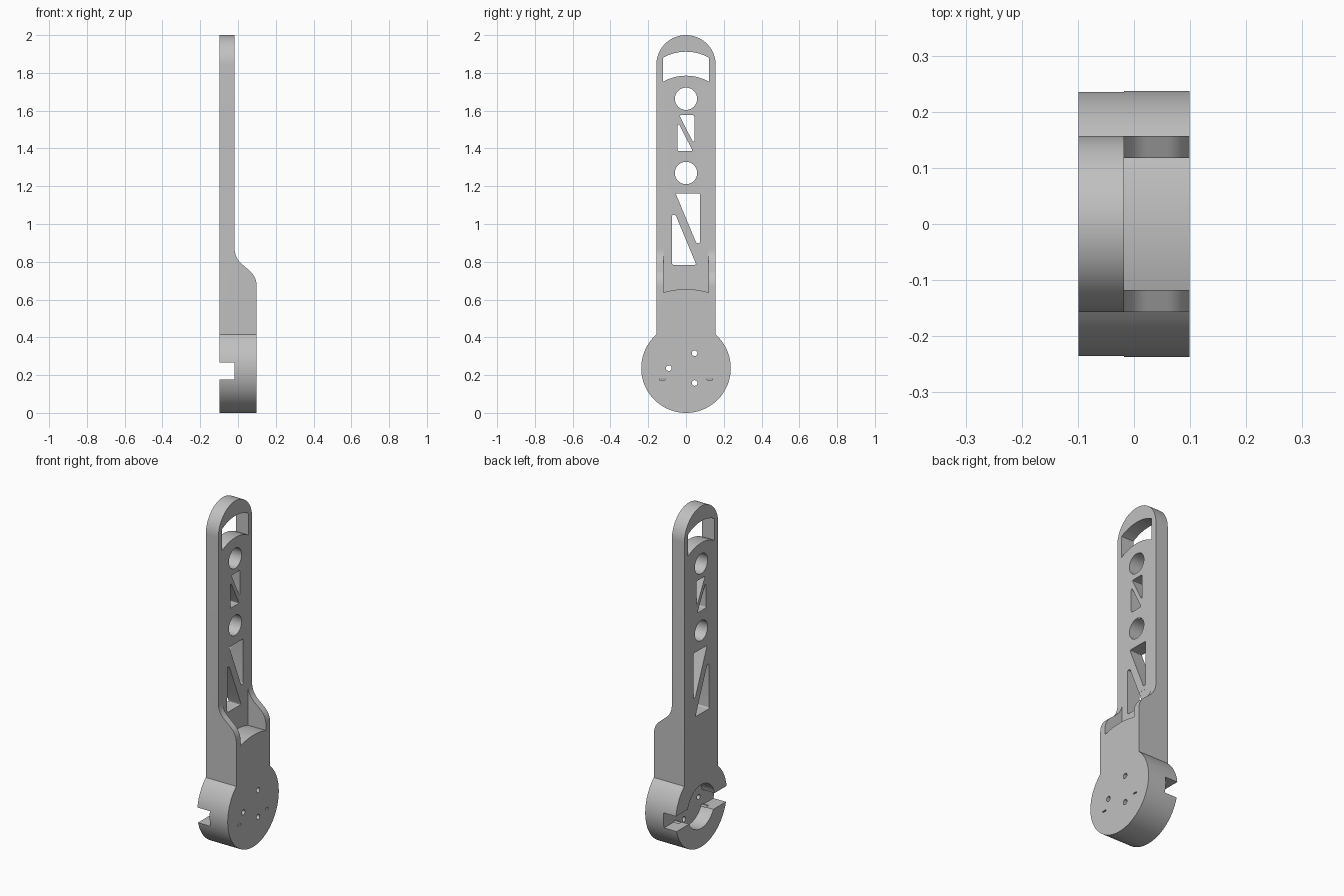
import bpy, bmesh
from math import cos, sin, pi, asin, sqrt
from mathutils import Vector

old = bpy.data.objects.get("Cube")
if old:
    bpy.data.objects.remove(old, do_unlink=True)

grey = bpy.data.materials.new("plain_grey")
grey.use_nodes = True
GREY = (0.53, 0.53, 0.53, 1)
grey.diffuse_color = GREY
grey.node_tree.nodes["Principled BSDF"].inputs["Base Color"].default_value = GREY

HALF = 0.099          # half thickness of the hub
PLATE = -0.018        # front surface of the thin plate
HUB_Z, HUB_R = 0.237, 0.237
BAR = 0.157           # half width of the bar
OUT = 0.3             # overshoot for cutters


def arc(cy, cz, r, a0, a1, n=32):
    return [(cy + r * cos(a0 + (a1 - a0) * i / n),
             cz + r * sin(a0 + (a1 - a0) * i / n)) for i in range(n + 1)]


def circle(cy, cz, r, n=48):
    return arc(cy, cz, r, 0, 2 * pi, n)[:-1]


def rect(y0, y1, z0, z1):
    return [(y0, z0), (y1, z0), (y1, z1), (y0, z1)]


def rounded(points, size, n=6):
    """Round every corner; size is the tangent length."""
    out = []
    for i, p in enumerate(points):
        p = Vector(p)
        ends = []
        for q in (points[i - 1], points[(i + 1) % len(points)]):
            d = Vector(q) - p
            ends.append(p + d.normalized() * min(size, d.length * 0.45))
        for k in range(n + 1):
            t = k / n
            v = ends[0] * (1 - t) ** 2 + p * 2 * t * (1 - t) + ends[1] * t * t
            out.append((v.x, v.y))
    return out


def prism(name, points, lo, hi, axis="x"):
    """Extrude a flat outline along x (outline in y,z) or y (outline in x,z)."""
    bm = bmesh.new()
    place = (lambda a, b: (lo, a, b)) if axis == "x" else (lambda a, b: (a, lo, b))
    face = bm.faces.new([bm.verts.new(place(a, b)) for a, b in points])
    ext = bmesh.ops.extrude_face_region(bm, geom=[face])
    move = Vector((hi - lo, 0, 0)) if axis == "x" else Vector((0, hi - lo, 0))
    bmesh.ops.translate(bm, vec=move,
                        verts=[g for g in ext["geom"] if isinstance(g, bmesh.types.BMVert)])
    bmesh.ops.recalc_face_normals(bm, faces=bm.faces)
    mesh = bpy.data.meshes.new(name)
    bm.to_mesh(mesh)
    bm.free()
    mesh.materials.append(grey)
    obj = bpy.data.objects.new(name, mesh)
    bpy.context.collection.objects.link(obj)
    return obj


def combine(body, tool, operation="DIFFERENCE"):
    tool.hide_render = True
    mod = body.modifiers.new(tool.name, "BOOLEAN")
    mod.operation, mod.solver, mod.object = operation, "EXACT", tool
    bpy.context.view_layer.objects.active = body
    bpy.ops.object.modifier_apply(modifier=mod.name)
    bpy.data.objects.remove(tool, do_unlink=True)


# Arm silhouette: round hub, straight bar, round tip
a = asin(sqrt(HUB_R ** 2 - BAR ** 2) / HUB_R)
outline = arc(0, HUB_Z, HUB_R, pi - a, 2 * pi + a, 72) + arc(0, 2 - BAR, BAR, 0, pi, 40)
arm = prism("arm", outline, -HALF, OUT)

# Side profile: thick hub stepping down to the thin plate
lower, upper = (HALF, 0.721), (PLATE, 0.82)
steps = [(HALF, -OUT), lower, upper, (PLATE, 2 + OUT)]
curve = rounded(steps, 0.052, 12)[13:39]
side = [(-OUT, -OUT), (HALF, -OUT)] + curve + [(PLATE, 2 + OUT), (-OUT, 2 + OUT)]
combine(arm, prism("side_profile", side, -OUT, OUT, "y"), "INTERSECT")

# Open pocket behind the step, with a floor concentric with the hub
w, r = 0.118, 0.418
h = asin(w / r)
pocket = arc(0, HUB_Z, r, pi / 2 + h, pi / 2 - h, 20) + [(w, 0.872), (-w, 0.872)]
combine(arm, prism("pocket", pocket, PLATE - 0.0002, OUT))

# Arched handle window near the tip
w, r = 0.122, 0.25
h = asin(w / r)
window = (arc(0, 1.912 - r, r, pi / 2 - h, pi / 2 + h, 24)
          + arc(0, 1.785 - r, r, pi / 2 + h, pi / 2 - h, 24))
combine(arm, prism("handle_window", window, -OUT, OUT))

# Round lightening holes
for z in (1.663, 1.27):
    combine(arm, prism("round_hole", circle(0, z, 0.059), -OUT, OUT))

# Pairs of triangular lightening holes: the lower one is the upper turned half round
for mid, wide, tall, gap, tip in ((0.973, 0.074, 0.189, 0.075, 0.055),
                                  (1.481, 0.044, 0.095, 0.045, 0.036)):
    for s in (1, -1):
        tri = [(-tip * s, mid + tall * s), (wide * s, mid + tall * s),
               (wide * s, mid - gap * s), (tip * s, mid - gap * s)]
        combine(arm, prism("triangle_hole", rounded(tri, 0.009), -OUT, OUT))

# Hub back: round recess and cross slot
combine(arm, prism("hub_recess", circle(0, HUB_Z, 0.128, 64), -OUT, PLATE))
combine(arm, prism("cross_slot", rect(-OUT, OUT, 0.177, 0.268), -OUT, PLATE - 0.0002))

# Screw holes and small slits through the hub
for k in range(3):
    t = pi / 3 + k * 2 * pi / 3
    hole = circle(0.091 * cos(t), HUB_Z + 0.091 * sin(t), 0.015, 20)
    combine(arm, prism("screw_hole", hole, -0.05, OUT))
for s in (1, -1):
    slit = rect(s * 0.126 - 0.014, s * 0.126 + 0.014, 0.173, 0.181)
    combine(arm, prism("slit", slit, -0.05, OUT))

# Smooth the curved walls, keep the rims sharp
bpy.ops.object.select_all(action="DESELECT")
arm.select_set(True)
bpy.context.view_layer.objects.active = arm
bpy.ops.object.shade_smooth_by_angle(angle=pi / 6)
